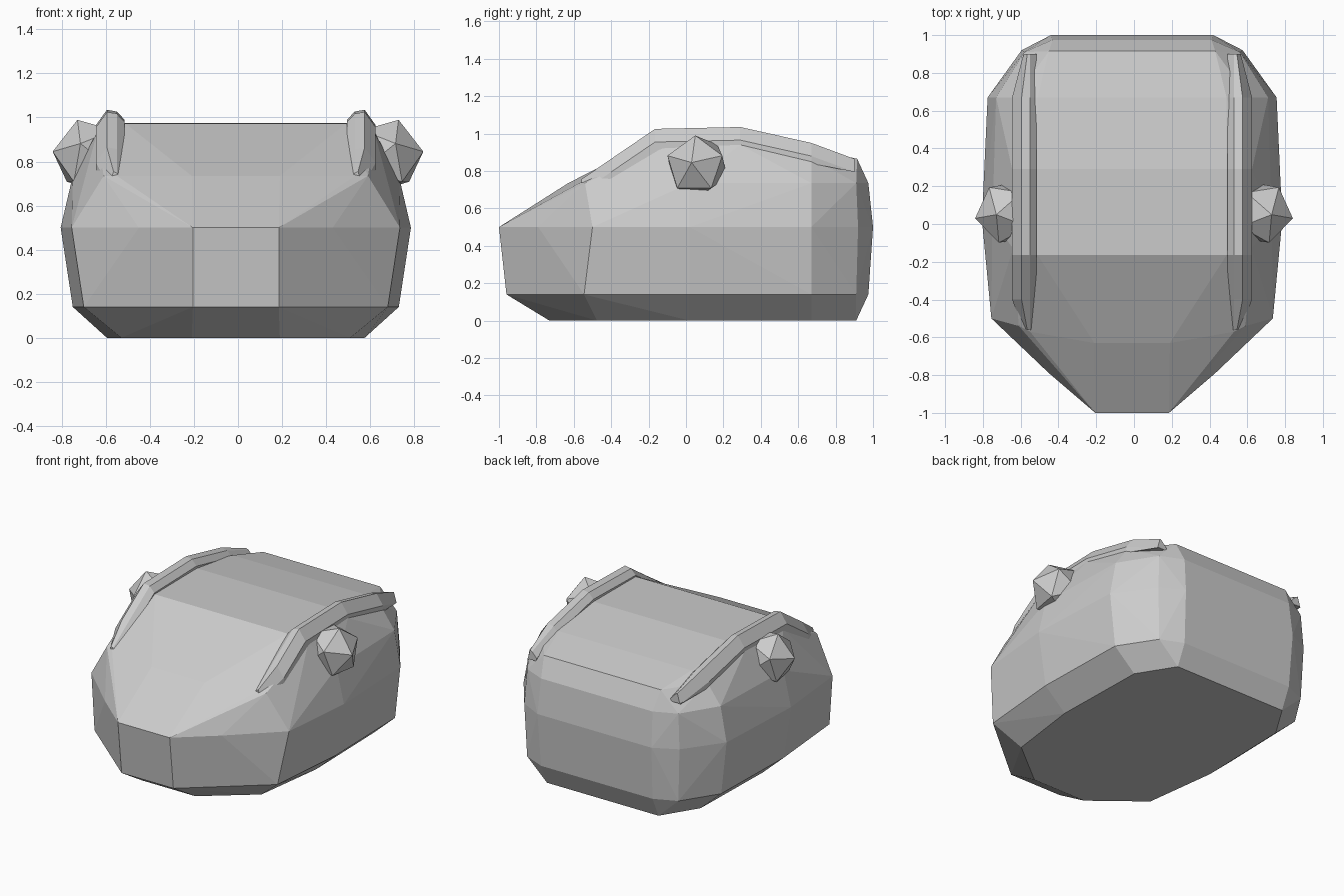
import bpy, bmesh
from mathutils import Vector, Matrix

if "Cube" in bpy.data.objects:
    bpy.data.objects.remove(bpy.data.objects["Cube"])

SHIFT = -0.01  # the shell sits a touch off the centre line


def make_object(name, bm):
    bmesh.ops.recalc_face_normals(bm, faces=bm.faces)
    mesh = bpy.data.meshes.new(name)
    bm.to_mesh(mesh)
    bm.free()
    obj = bpy.data.objects.new(name, mesh)
    bpy.context.collection.objects.link(obj)
    return obj


# Shell: half outlines (x, y) at each height, front to back
rings = {
    0.0: [(.2, -.73), (.52, -.475), (.585, .02), (.57, .67), (.42, .91)],
    .14: [(.195, -.96), (.41, -.77), (.69, -.545), (.74, .02), (.725, .67),
          (.57, .91), (.42, .975)],
    .50: [(.195, -1), (.44, -.79), (.745, -.5), (.795, .02), (.765, .67),
          (.585, .92), (.43, 1)],
    .735: [(.2, -.63), (.54, -.57), (.6, -.54), (.74, .02), (.72, .67),
           (.57, .91), (.42, .975)],
}
points = [(x, y, z) for z, ring in rings.items() for x, y in ring]
# Roof edge points
points += [(.5, -.165, .972), (.5, .29, .975), (.63, -.13, .93), (.635, .29, .94),
           (.62, .67, .87), (.5, .67, .92), (.44, .915, .865)]
bm = bmesh.new()
for x, y, z in points:
    for s in (-1, 1):
        bm.verts.new((s * x + SHIFT, y, z))
bmesh.ops.convex_hull(bm, input=bm.verts)
bmesh.ops.dissolve_limit(bm, angle_limit=0.03, verts=bm.verts, edges=bm.edges)
make_object("body_shell", bm)

# Brow ridges: a four-point section swept along the roof edge (y, crest z, base z)
stations = [(-.56, .755, .68), (-.4, .865, .76), (-.165, 1.025, .90),
            (.29, 1.035, .90), (.67, .95, .84), (.9, .865, .80)]


def ridge(name, s):
    bm = bmesh.new()
    loops = []
    for i, (y, top, base) in enumerate(stations):
        taper = .03 if i in (0, 5) else 0
        section = [(.505, base), (.505, top - .045), (.54, top - .008),
                   (.585 - taper, top), (.635 - 2 * taper, top - .07),
                   (.635 - 2 * taper, base)]
        loops.append([bm.verts.new((s * x + SHIFT, y, z)) for x, z in section])
    for a, b in zip(loops, loops[1:]):
        for i in range(6):
            j = (i + 1) % 6
            bm.faces.new((a[i], a[j], b[j], b[i]))
    bm.faces.new(loops[0])
    bm.faces.new(loops[-1])
    make_object(name, bm)


# Eyes: twenty-sided balls with one corner pointing outward
def eye(name, s):
    bm = bmesh.new()
    bmesh.ops.create_icosphere(bm, subdivisions=1, radius=.175)
    tip = max(bm.verts, key=lambda v: v.co.z).co.normalized()
    aim = Vector((.17, -.03, .02)).normalized()
    bm.transform(tip.rotation_difference(aim).to_matrix().to_4x4())
    # roll so that one corner of the near ring is at the top
    near = [v for v in bm.verts if .2 < v.co.normalized().dot(aim) < .8]
    up = Vector((0, 0, 1)) - aim * aim.z
    side = near[0].co - aim * near[0].co.dot(aim)
    bm.transform(side.rotation_difference(up).to_matrix().to_4x4())
    bm.transform(Matrix.Translation((.67, .06, .825)))
    bm.transform(Matrix.Diagonal((s, 1, 1, 1)))
    make_object(name, bm)


for label, s in (("left", -1), ("right", 1)):
    ridge(label + "_brow_ridge", s)
    eye(label + "_eye", s)
